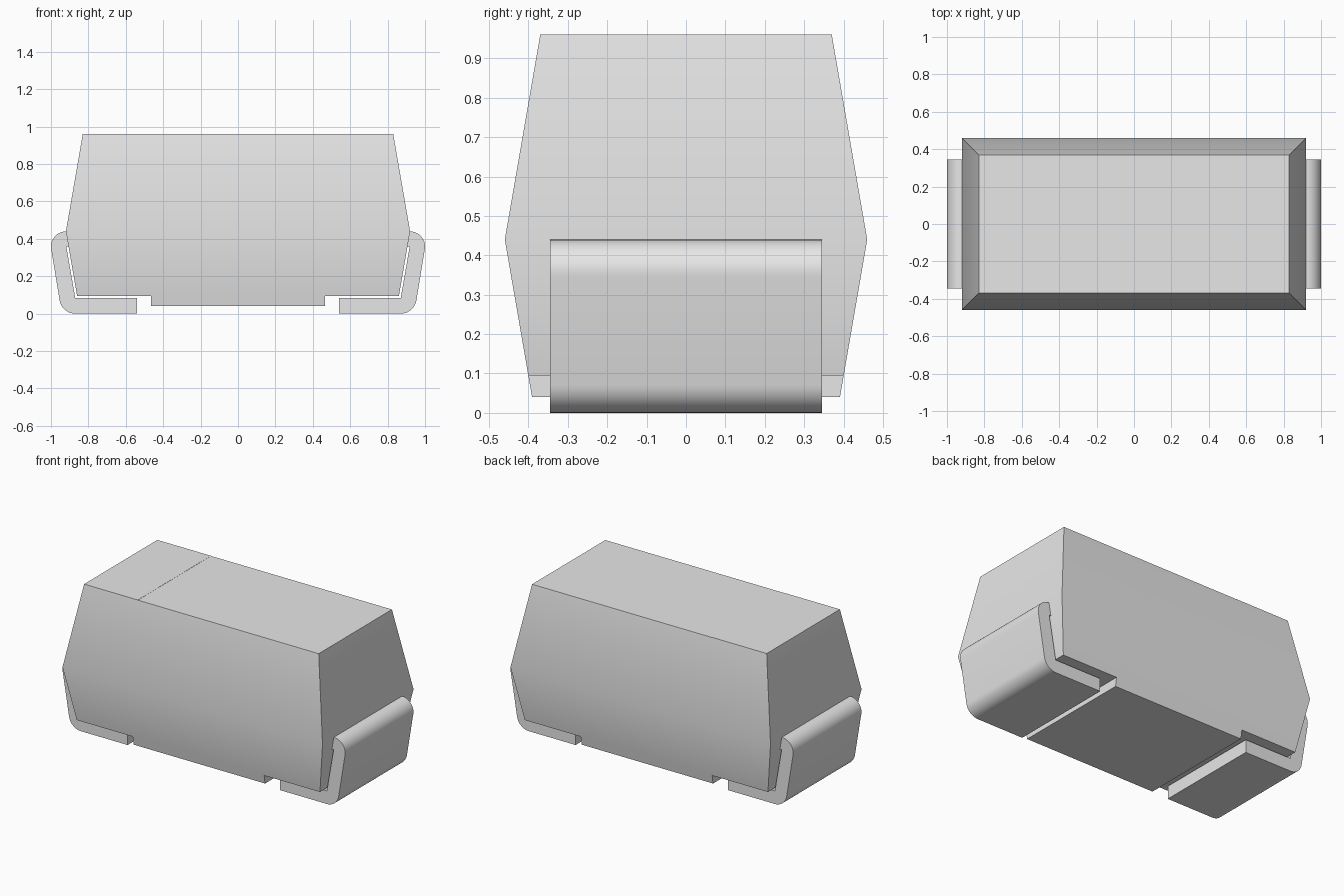
import bpy, bmesh, math
from mathutils import Vector

cube = bpy.data.objects.get("Cube")
if cube:
    bpy.data.objects.remove(cube)

SLOPE = 0.173                       # draft of the moulded walls
RIDGE_Z, TOP_Z, SHOULDER_Z, PAD_Z = 0.44, 0.96, 0.095, 0.04

grey = bpy.data.materials.new("plain grey")
grey.use_nodes = True
grey.diffuse_color = (0.8, 0.8, 0.8, 1)
grey.node_tree.nodes["Principled BSDF"].inputs["Base Color"].default_value = (0.8, 0.8, 0.8, 1)


def finish(name, bm):
    bmesh.ops.recalc_face_normals(bm, faces=bm.faces)
    mesh = bpy.data.meshes.new(name)
    bm.to_mesh(mesh)
    bm.free()
    mesh.materials.append(grey)
    obj = bpy.data.objects.new(name, mesh)
    bpy.context.collection.objects.link(obj)
    bpy.ops.object.select_all(action='DESELECT')
    obj.select_set(True)
    bpy.context.view_layer.objects.active = obj
    bpy.ops.object.shade_smooth_by_angle(angle=math.radians(30))
    return obj


def ring(bm, z):
    # Rectangle of the case at one height, narrowing away from the ridge
    inset = SLOPE * abs(z - RIDGE_Z)
    x, y = 0.92 - inset, 0.46 - inset
    return [bm.verts.new((sx * x, sy * y, z)) for sx, sy in ((-1, -1), (1, -1), (1, 1), (-1, 1))]


# Moulded case: tapered both ways from the ridge
bm = bmesh.new()
rings = [ring(bm, z) for z in (SHOULDER_Z, RIDGE_Z, TOP_Z)]
for low, high in zip(rings, rings[1:]):
    for i in range(4):
        j = (i + 1) % 4
        bm.faces.new((low[i], low[j], high[j], high[i]))
bm.faces.new(rings[-1])
bottom = bm.faces.new(rings[0][::-1])

# Raised pad under the case, between the two lead recesses
for x in (-0.465, 0.465):
    under = [f for f in bm.faces if all(v.co.z < SHOULDER_Z + 0.001 for v in f.verts)]
    geom = under + list({e for f in under for e in f.edges}) + list({v for f in under for v in f.verts})
    bmesh.ops.bisect_plane(bm, geom=geom, plane_co=(x, 0, 0), plane_no=(1, 0, 0))
middle = [f for f in bm.faces if abs(f.calc_center_median().x) < 0.1
          and f.calc_center_median().z < SHOULDER_Z + 0.001]
pad = bmesh.ops.extrude_face_region(bm, geom=middle)["geom"]
for v in pad:
    if isinstance(v, bmesh.types.BMVert):
        v.co.z = PAD_Z
        v.co.y = math.copysign(0.46 - SLOPE * (RIDGE_Z - PAD_Z), v.co.y)
bmesh.ops.delete(bm, geom=[f for f in middle if f.is_valid], context='FACES_ONLY')
finish("case", bm)

# Thin polarity band on the top, at the right end
bm = bmesh.new()
bmesh.ops.create_cube(bm, size=1)
for v in bm.verts:
    v.co = Vector((-0.45 if v.co.x > 0 else -0.83, 0.74 * v.co.y,
                   TOP_Z + (0.001 if v.co.z > 0 else -0.001)))
finish("polarity_band", bm)


def arc(cx, cz, r, start, end, steps=10):
    angles = [math.radians(start + (end - start) * i / steps) for i in range(steps + 1)]
    return [(cx + r * math.cos(a), cz + r * math.sin(a)) for a in angles]


# Folded leads: the same strip profile mirrored to both ends
profile = [(0.54, 0)] + arc(0.87, 0.085, 0.085, -90, -10) + arc(0.92, 0.36, 0.08, -10, 90)
profile += [(0.89, 0.44), (0.89, 0.36), (0.918, 0.36), (0.87, 0.083), (0.54, 0.083)]
for side, name in ((1, "left_lead"), (-1, "right_lead")):
    bm = bmesh.new()
    face = bm.faces.new([bm.verts.new((side * x, -0.345, z)) for x, z in profile])
    grown = bmesh.ops.extrude_face_region(bm, geom=[face])["geom"]
    bmesh.ops.translate(bm, vec=(0, 0.69, 0),
                        verts=[v for v in grown if isinstance(v, bmesh.types.BMVert)])
    if not face.is_valid or len(bm.faces) < len(profile) + 2:
        bmesh.ops.holes_fill(bm, edges=bm.edges)
    finish(name, bm)
